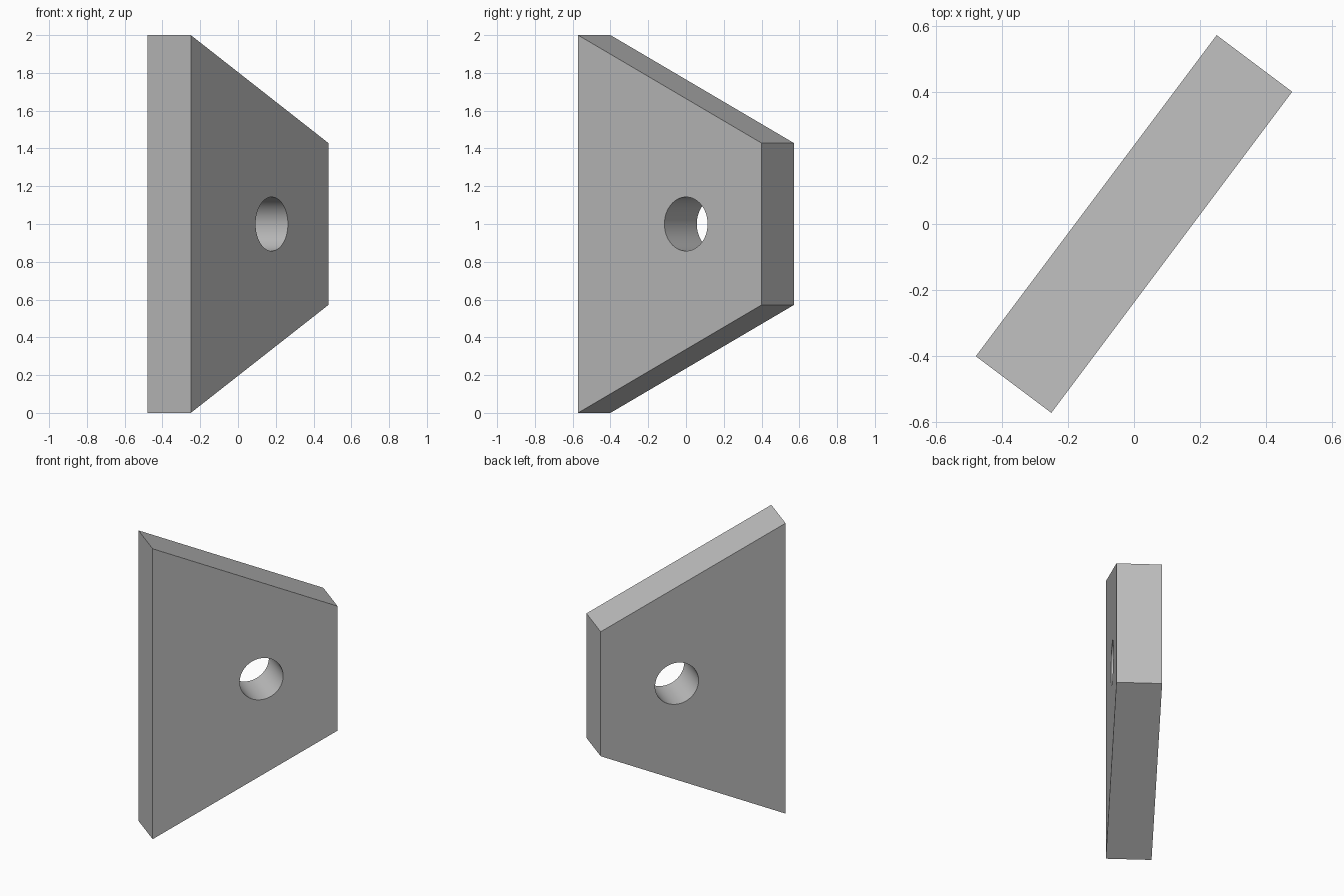
import bpy
import bmesh
import math
from mathutils import Matrix, Vector

if "Cube" in bpy.data.objects:
    bpy.data.objects.remove(bpy.data.objects["Cube"], do_unlink=True)

UNIT = 2 / 14            # plate is 14 units tall
LENGTH = 8.5 * UNIT
THICK = 2 * UNIT
SHORT_EDGE = 6 * UNIT
HOLE_RADIUS = UNIT
HOLE_POS = 0.75 * UNIT   # offset of the hole from the plate's middle

# Plate frame: local x along the plate, y across its thickness, z up
angle = math.atan2(0.8, 0.6)
placement = Matrix.Translation((0, 0, 1)) @ Matrix.Rotation(angle, 4, "Z")

metal = bpy.data.materials.new("plain grey")
grey = (0.5, 0.5, 0.5, 1)
metal.use_nodes = True
metal.diffuse_color = grey
metal.node_tree.nodes["Principled BSDF"].inputs["Base Color"].default_value = grey


def add_object(name, bm):
    bmesh.ops.recalc_face_normals(bm, faces=bm.faces)
    mesh = bpy.data.meshes.new(name)
    bm.to_mesh(mesh)
    bm.free()
    mesh.materials.append(metal)
    obj = bpy.data.objects.new(name, mesh)
    obj.matrix_world = placement
    bpy.context.collection.objects.link(obj)
    return obj


# Tapered plate, extruded from a trapezoid
bm = bmesh.new()
h = LENGTH / 2
outline = [(-h, -1), (h, -SHORT_EDGE / 2), (h, SHORT_EDGE / 2), (-h, 1)]
face = bm.faces.new([bm.verts.new((x, -THICK / 2, z)) for x, z in outline])
extruded = bmesh.ops.extrude_face_region(bm, geom=[face], use_keep_orig=True)["geom"]
bmesh.ops.translate(bm, vec=Vector((0, THICK, 0)),
                    verts=[v for v in extruded if isinstance(v, bmesh.types.BMVert)])
plate = add_object("tapered_plate", bm)

# Round through hole
bm = bmesh.new()
bmesh.ops.create_cone(bm, cap_ends=True, segments=64, radius1=HOLE_RADIUS,
                      radius2=HOLE_RADIUS, depth=THICK * 2,
                      matrix=Matrix.Translation((HOLE_POS, 0, 0))
                      @ Matrix.Rotation(math.pi / 2, 4, "X"))
cutter = add_object("hole_cutter", bm)
cutter.hide_render = True

cut = plate.modifiers.new("hole", "BOOLEAN")
cut.operation = "DIFFERENCE"
cut.solver = "EXACT"
cut.object = cutter

bpy.ops.object.select_all(action="DESELECT")
bpy.context.view_layer.objects.active = plate
plate.select_set(True)
bpy.ops.object.modifier_apply(modifier=cut.name)
bpy.data.objects.remove(cutter, do_unlink=True)
bpy.ops.object.shade_smooth_by_angle(angle=math.radians(30))
